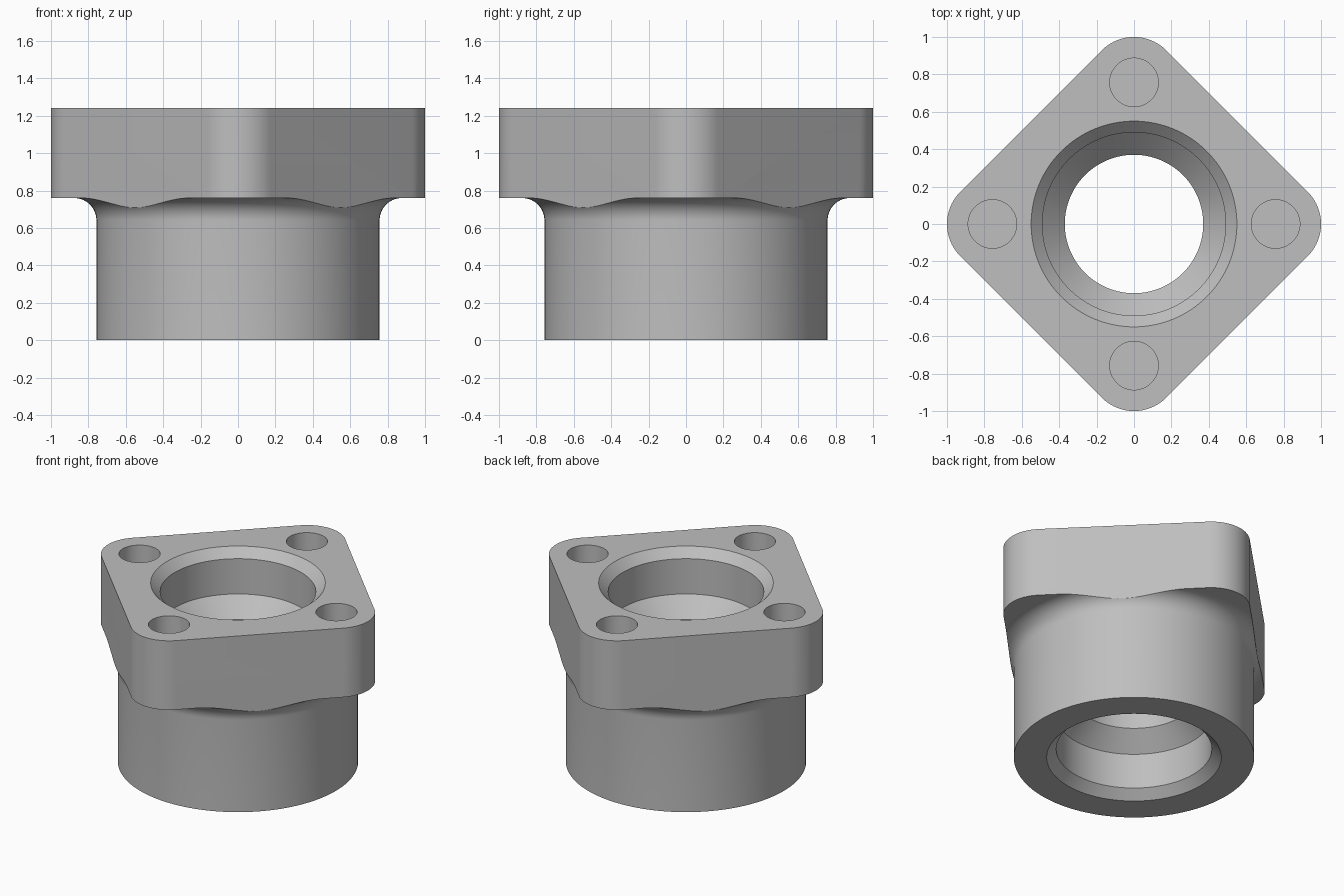
import bpy
import bmesh
import math

cube = bpy.data.objects.get("Cube")
if cube:
    bpy.data.objects.remove(cube, do_unlink=True)

HEIGHT, FLANGE_Z = 1.24, 0.76
BARREL_R, FILLET_R = 0.757, 0.12
BOLT_X, CORNER_R, BOLT_R, BOLT_DEPTH = 0.757, 0.243, 0.13, 0.36
SEGMENTS = 128

steel = bpy.data.materials.new("plain grey")
steel.use_nodes = True
grey = (0.52, 0.52, 0.52, 1)
steel.diffuse_color = grey
steel.node_tree.nodes["Principled BSDF"].inputs["Base Color"].default_value = grey


def finish(name, bm):
    bmesh.ops.recalc_face_normals(bm, faces=bm.faces)
    mesh = bpy.data.meshes.new(name)
    bm.to_mesh(mesh)
    bm.free()
    mesh.materials.append(steel)
    obj = bpy.data.objects.new(name, mesh)
    bpy.context.collection.objects.link(obj)
    return obj


def lathe(name, profile, segments=SEGMENTS, centre=(0, 0)):
    """Closed solid from (radius, z) points, with flat caps at both ends."""
    bm = bmesh.new()
    rings = []
    for r, z in profile:
        angles = [math.tau * i / segments for i in range(segments)]
        rings.append([bm.verts.new((centre[0] + r * math.cos(a), centre[1] + r * math.sin(a), z))
                      for a in angles])
    for low, high in zip(rings, rings[1:]):
        for i in range(segments):
            j = (i + 1) % segments
            bm.faces.new((low[i], low[j], high[j], high[i]))
    bm.faces.new(rings[0])
    bm.faces.new(rings[-1])
    return finish(name, bm)


def rounded_diamond(name, bottom, top, steps=20):
    """Square prism with its rounded corners on the x and y axes."""
    bm = bmesh.new()
    verts = []
    for corner in range(4):
        mid = corner * math.pi / 2
        for i in range(steps + 1):
            a = mid + (i / steps - 0.5) * math.pi / 2
            verts.append(bm.verts.new((BOLT_X * math.cos(mid) + CORNER_R * math.cos(a),
                                       BOLT_X * math.sin(mid) + CORNER_R * math.sin(a), bottom)))
    face = bm.faces.new(verts)
    out = bmesh.ops.extrude_face_region(bm, geom=[face])
    moved = [g for g in out["geom"] if isinstance(g, bmesh.types.BMVert)]
    bmesh.ops.translate(bm, verts=moved, vec=(0, 0, top - bottom))
    return finish(name, bm)


def combine(target, cutter, operation):
    mod = target.modifiers.new(operation, "BOOLEAN")
    mod.operation = operation
    mod.solver = "EXACT"
    mod.object = cutter
    bpy.context.view_layer.objects.active = target
    bpy.ops.object.modifier_apply(modifier=mod.name)
    bpy.data.objects.remove(cutter, do_unlink=True)


# Flange block trimmed to the barrel and its fillet
body = rounded_diamond("flanged_coupling", -0.1, HEIGHT)
outline = [(BARREL_R, 0)]
for i in range(15):
    a = math.pi / 2 * i / 14
    outline.append((BARREL_R + FILLET_R * (1 - math.cos(a)),
                    FLANGE_Z - FILLET_R * (1 - math.sin(a))))
outline += [(1.3, FLANGE_Z), (1.3, HEIGHT + 0.1)]
combine(body, lathe("barrel_outline", outline), "INTERSECT")

# Chamfered bore that narrows to a throat, the same from both ends
half = [(0.65, -0.1), (0.49, 0.06), (0.49, 0.305), (0.37, 0.425)]
bore = half + [(r, HEIGHT - z) for r, z in reversed(half)]
combine(body, lathe("bore_cutter", bore), "DIFFERENCE")

# Four blind bolt holes
for k in range(4):
    a = k * math.pi / 2
    spot = (BOLT_X * math.cos(a), BOLT_X * math.sin(a))
    hole = lathe("bolt_hole_cutter", [(BOLT_R, HEIGHT - BOLT_DEPTH), (BOLT_R, HEIGHT + 0.1)], 48, spot)
    combine(body, hole, "DIFFERENCE")

# Smooth curves with crisp edges
bpy.ops.object.select_all(action="DESELECT")
body.select_set(True)
bpy.context.view_layer.objects.active = body
bpy.ops.object.shade_smooth_by_angle(angle=math.radians(25))
